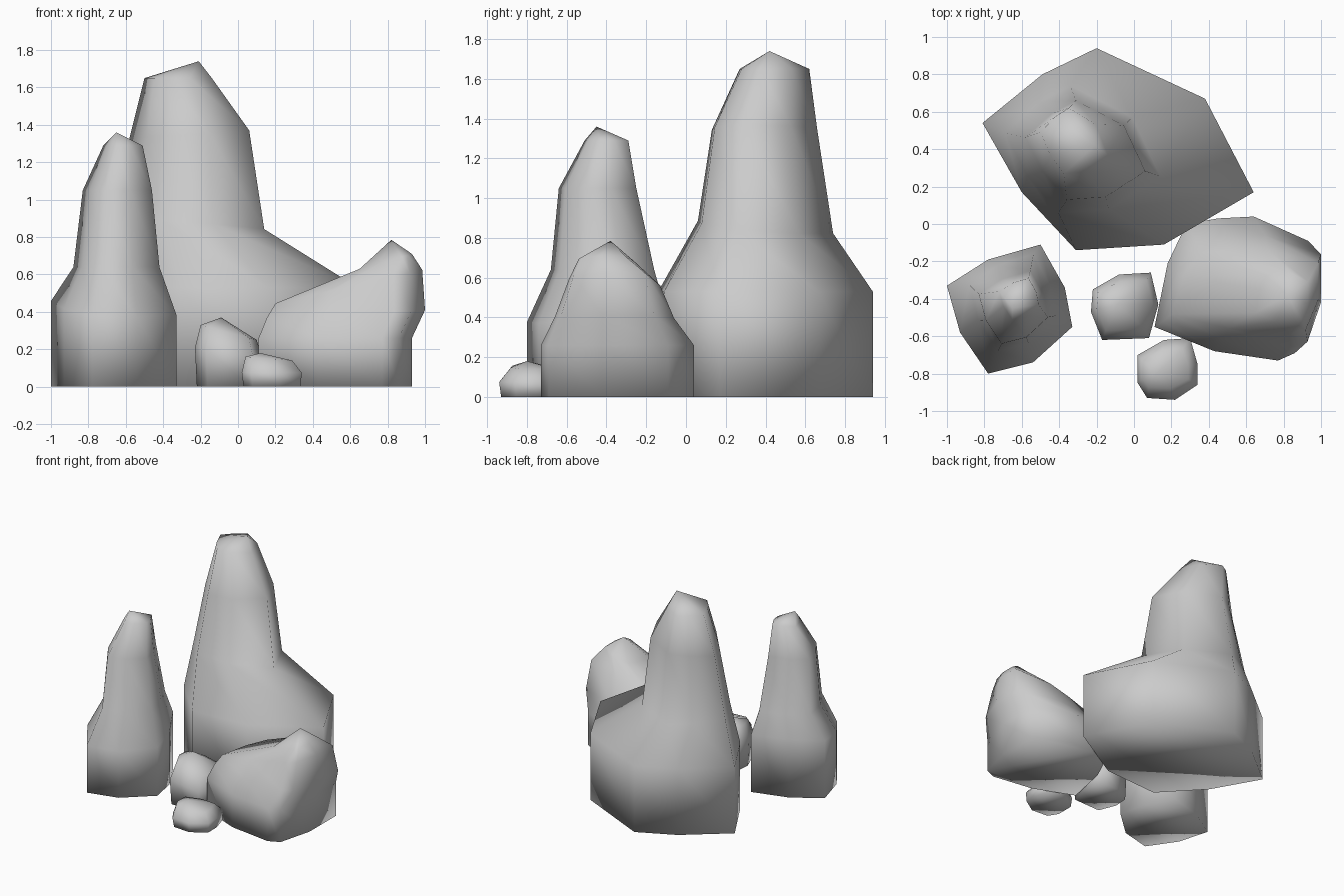
import bpy, bmesh
from mathutils import Vector


def rock(name, foot, levels, peak):
    """Loft a footprint through levels (x0, x1, y0, y1, z, tilt_x, tilt_y) up to a peak."""
    xs, ys = [p[0] for p in foot], [p[1] for p in foot]
    unit = [((2 * x - min(xs) - max(xs)) / (max(xs) - min(xs)),
             (2 * y - min(ys) - max(ys)) / (max(ys) - min(ys))) for x, y in foot]
    bm = bmesh.new()
    rings = []
    for x0, x1, y0, y1, z, tx, ty in levels:
        rings.append([bm.verts.new(((x0 + x1) / 2 + u * (x1 - x0) / 2,
                                    (y0 + y1) / 2 + v * (y1 - y0) / 2,
                                    z + tx * u + ty * v)) for u, v in unit])
    n = len(foot)
    bm.faces.new(rings[0])
    for a, b in zip(rings, rings[1:]):
        for i in range(n):
            j = (i + 1) % n
            bm.faces.new((a[i], a[j], b[j], b[i]))
    tip = bm.verts.new(Vector(peak))
    for i in range(n):
        bm.faces.new((rings[-1][i], rings[-1][(i + 1) % n], tip))
    bmesh.ops.recalc_face_normals(bm, faces=bm.faces)
    for f in bm.faces:
        f.smooth = True
    me = bpy.data.meshes.new(name)
    bm.to_mesh(me)
    bm.free()
    ob = bpy.data.objects.new(name, me)
    bpy.context.collection.objects.link(ob)
    return ob


# Tall rear spire with a wide ledge on its right
rock("tall_spire",
     [(-.81, .54), (-.49, .80), (-.20, .94), (.38, .67),
      (.64, .17), (.16, -.11), (-.31, -.14), (-.60, .17)],
     [(-.81, .64, -.14, .94, 0, 0, 0),
      (-.81, .64, -.14, .94, .53, 0, 0),
      (-.69, .14, .06, .74, .85, -.02, -.03),
      (-.58, .06, .13, .66, 1.35, .02, 0),
      (-.50, -.14, .27, .62, 1.65, 0, 0)],
     (-.21, .42, 1.74))

# Narrower front-left spire
rock("small_spire",
     [(-1, -.33), (-.78, -.19), (-.50, -.11), (-.37, -.34),
      (-.33, -.55), (-.54, -.74), (-.78, -.80), (-.93, -.58)],
     [(-1, -.33, -.80, -.11, 0, 0, 0),
      (-1, -.33, -.80, -.11, .42, -.02, .05),
      (-.88, -.42, -.68, -.16, .64, 0, 0),
      (-.83, -.46, -.64, -.25, 1.05, 0, 0),
      (-.72, -.51, -.51, -.29, 1.29, 0, 0)],
     (-.65, -.45, 1.36))

# Leaning boulder on the right
rock("boulder",
     [(.11, -.55), (.18, -.21), (.28, 0), (.45, .03), (.64, .04),
      (.93, -.09), (.93, -.42), (.86, -.69), (.77, -.73), (.43, -.68)],
     [(.11, .93, -.73, .04, 0, 0, 0),
      (.11, .93, -.73, .04, .26, 0, 0),
      (.155, 1.0, -.66, -.06, .39, .02, 0),
      (.20, .985, -.59, -.13, .535, .09, 0),
      (.65, .93, -.54, -.26, .67, .04, 0)],
     (.82, -.38, .785))

# Two loose stones in front
rock("stone",
     [(-.22, -.35), (-.08, -.27), (.09, -.26), (.13, -.43),
      (.08, -.61), (-.17, -.62), (-.23, -.47)],
     [(-.22, .12, -.61, -.27, 0, 0, 0),
      (-.23, .13, -.62, -.26, .18, -.03, 0),
      (-.20, .10, -.57, -.30, .29, -.04, 0)],
     (-.09, -.43, .37))
rock("pebble",
     [(.02, -.70), (.16, -.62), (.30, -.61), (.34, -.75),
      (.34, -.86), (.22, -.94), (.07, -.93), (.02, -.85)],
     [(.03, .335, -.93, -.62, 0, 0, 0),
      (.02, .34, -.94, -.61, .075, 0, 0),
      (.04, .29, -.88, -.67, .15, -.01, 0)],
     (.12, -.80, .18))
